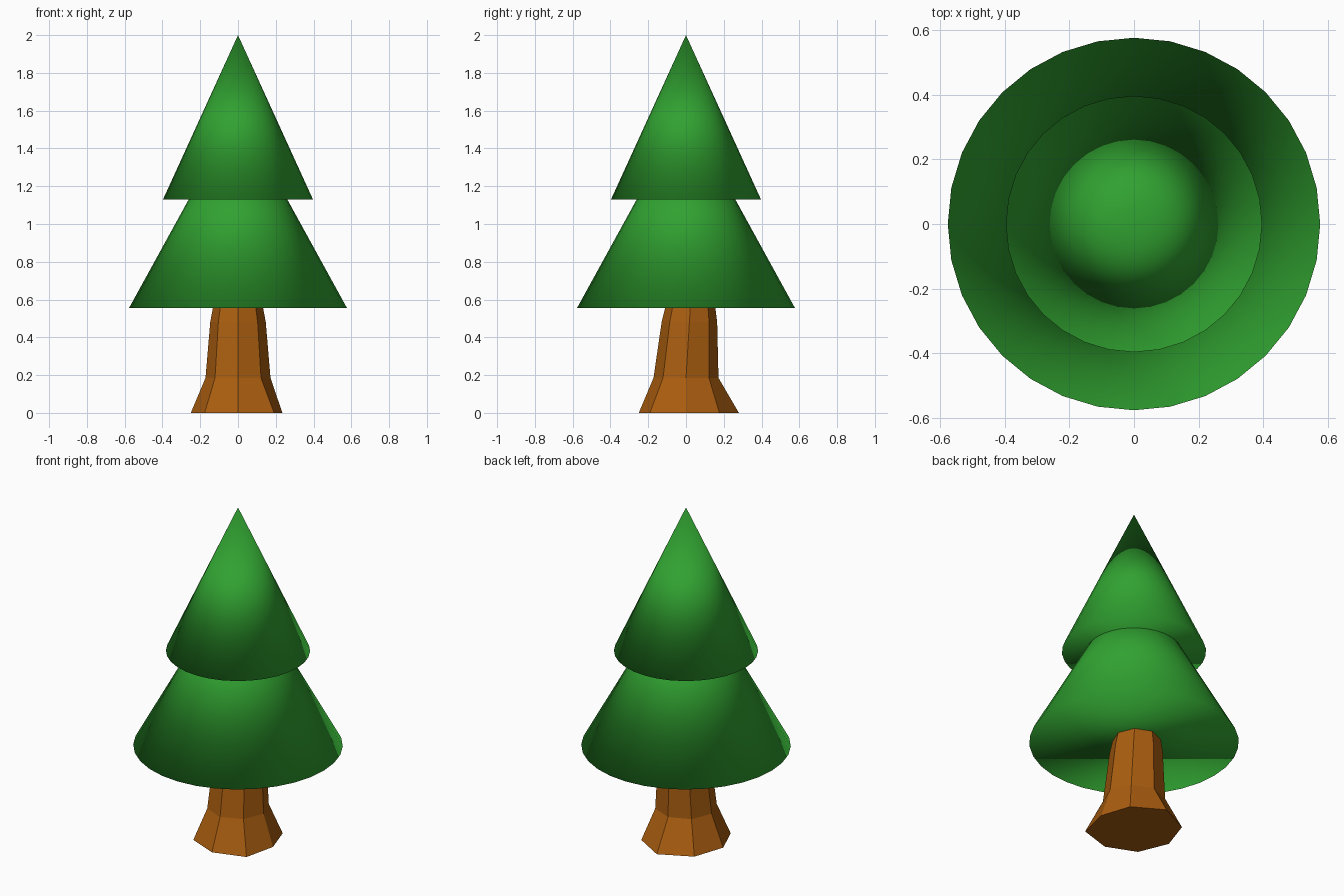
import bpy, bmesh
from math import cos, sin, radians

cube = bpy.data.objects.get("Cube")
if cube:
    bpy.data.objects.remove(cube, do_unlink=True)


def material(name, rgb):
    mat = bpy.data.materials.new(name)
    mat.use_nodes = True
    mat.diffuse_color = (*rgb, 1)
    mat.node_tree.nodes["Principled BSDF"].inputs["Base Color"].default_value = (*rgb, 1)
    return mat


leaf_green = material("leaf green", (0.03, 0.36, 0.03))
bark_brown = material("bark brown", (0.40, 0.11, 0.005))


# Foliage: closed cones, smooth right across the rim
def foliage(name, radius, bottom, top):
    bpy.ops.mesh.primitive_cone_add(vertices=32, radius1=radius, depth=top - bottom,
                                    location=(0, 0, (bottom + top) / 2))
    cone = bpy.context.object
    cone.name = name
    cone.data.materials.append(leaf_green)
    bpy.ops.object.shade_smooth()


foliage("lower_foliage", 0.577, 0.555, 1.605)
foliage("upper_foliage", 0.397, 1.13, 2.0)

# Trunk: eight-sided rings, with an uneven flared root
root_radii = (0.235, 0.25, 0.28, 0.265, 0.25, 0.25, 0.25, 0.27)
rings = [  # height, centre y, radii
    (0, 0, root_radii),
    (0.185, 0, [0.172] * 8),
    (0.48, 0.018, [0.147] * 8),
    (0.68, 0.03, [0.11] * 8),
]
bm = bmesh.new()
loops = [[bm.verts.new((r * cos(radians(45 * i)), cy + r * sin(radians(45 * i)), z))
          for i, r in enumerate(radii)] for z, cy, radii in rings]
for low, high in zip(loops, loops[1:]):
    for i in range(8):
        j = (i + 1) % 8
        bm.faces.new((low[i], low[j], high[j], high[i]))
bm.faces.new(loops[0][::-1])
bm.faces.new(loops[-1])
mesh = bpy.data.meshes.new("trunk")
bm.to_mesh(mesh)
bm.free()
mesh.materials.append(bark_brown)
trunk = bpy.data.objects.new("trunk", mesh)
bpy.context.collection.objects.link(trunk)
